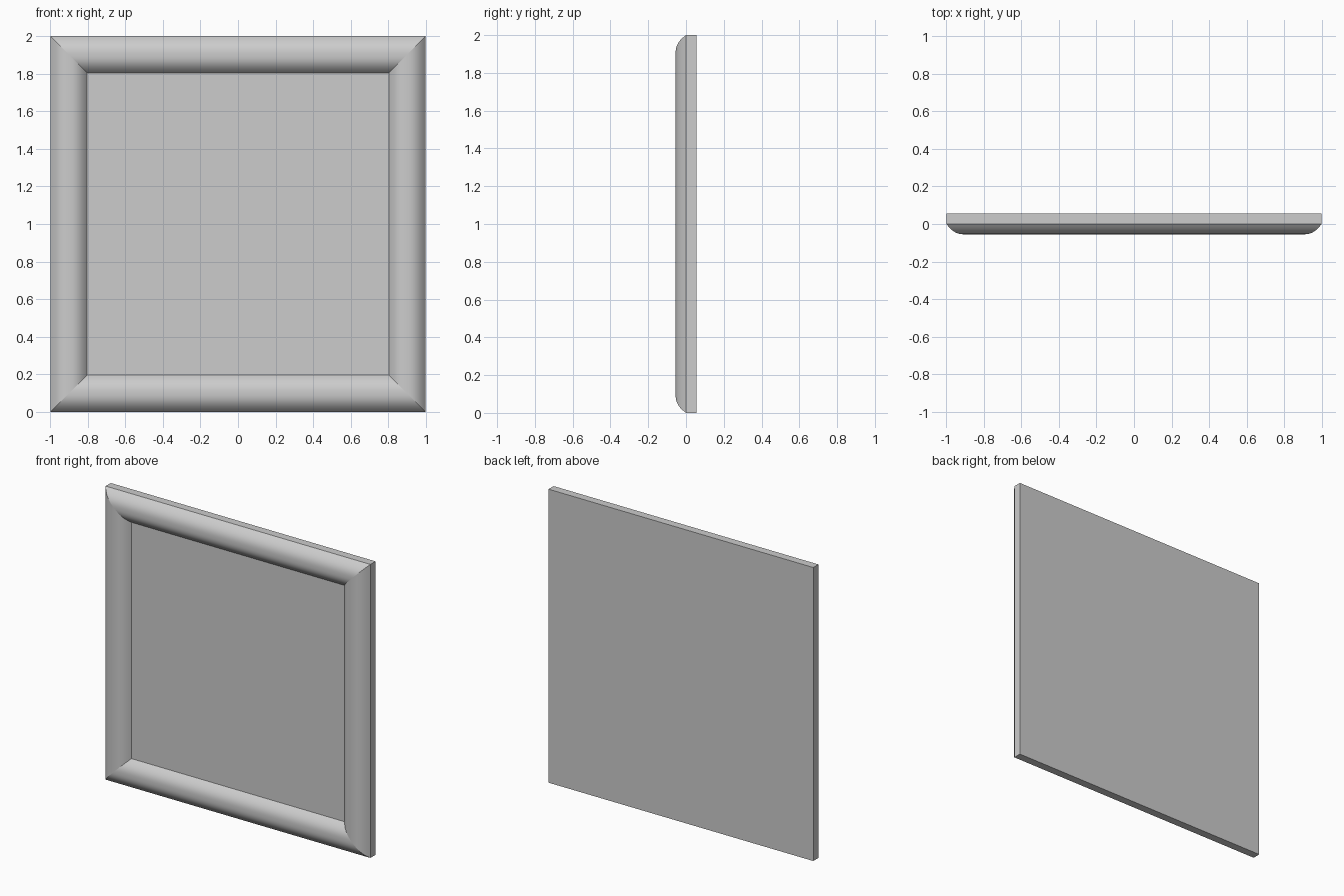
import bpy, bmesh

cube = bpy.data.objects.get("Cube")
if cube:
    bpy.data.objects.remove(cube, do_unlink=True)

HALF_W, HALF_H = 0.998, 1.0      # outer half sizes
DEPTH = 0.055                    # slab thickness, also moulding height
RAIL = 0.195                     # moulding width
STEPS = 20                       # segments across the moulding

grey = bpy.data.materials.new("light_grey")
grey.use_nodes = True
grey.diffuse_color = (0.604, 0.604, 0.604, 1)
grey.node_tree.nodes["Principled BSDF"].inputs["Base Color"].default_value = grey.diffuse_color


def make_object(name, bm):
    mesh = bpy.data.meshes.new(name)
    bm.to_mesh(mesh)
    bm.free()
    mesh.materials.append(grey)
    obj = bpy.data.objects.new(name, mesh)
    bpy.context.collection.objects.link(obj)
    return obj


# Flat backing panel
bm = bmesh.new()
bmesh.ops.create_cube(bm, size=1)
bmesh.ops.scale(bm, vec=(2 * HALF_W, DEPTH, 2 * HALF_H), verts=bm.verts)
bmesh.ops.translate(bm, vec=(0, DEPTH / 2, HALF_H), verts=bm.verts)
make_object("backing_panel", bm)

# Rounded frame moulding: concentric rectangles following a domed profile
bm = bmesh.new()
rings = []
for i in range(STEPS + 1):
    u = 2 * i / STEPS - 1
    inset = RAIL * i / STEPS
    y = -DEPTH * (1 - abs(u) ** 2.5)
    w, h = HALF_W - inset, HALF_H - inset
    rings.append([bm.verts.new((sx * w, y, HALF_H + sz * h))
                  for sx, sz in ((-1, -1), (1, -1), (1, 1), (-1, 1))])
for outer, inner in zip(rings, rings[1:]):
    for k in range(4):
        n = (k + 1) % 4
        face = bm.faces.new((outer[k], outer[n], inner[n], inner[k]))
        face.smooth = True
        face.normal_update()
        if face.normal.y > 0:
            face.normal_flip()
    # Crisp mitred corners
    for a, b in zip(outer, inner):
        bm.edges.get((a, b)).smooth = False
make_object("frame_moulding", bm)
